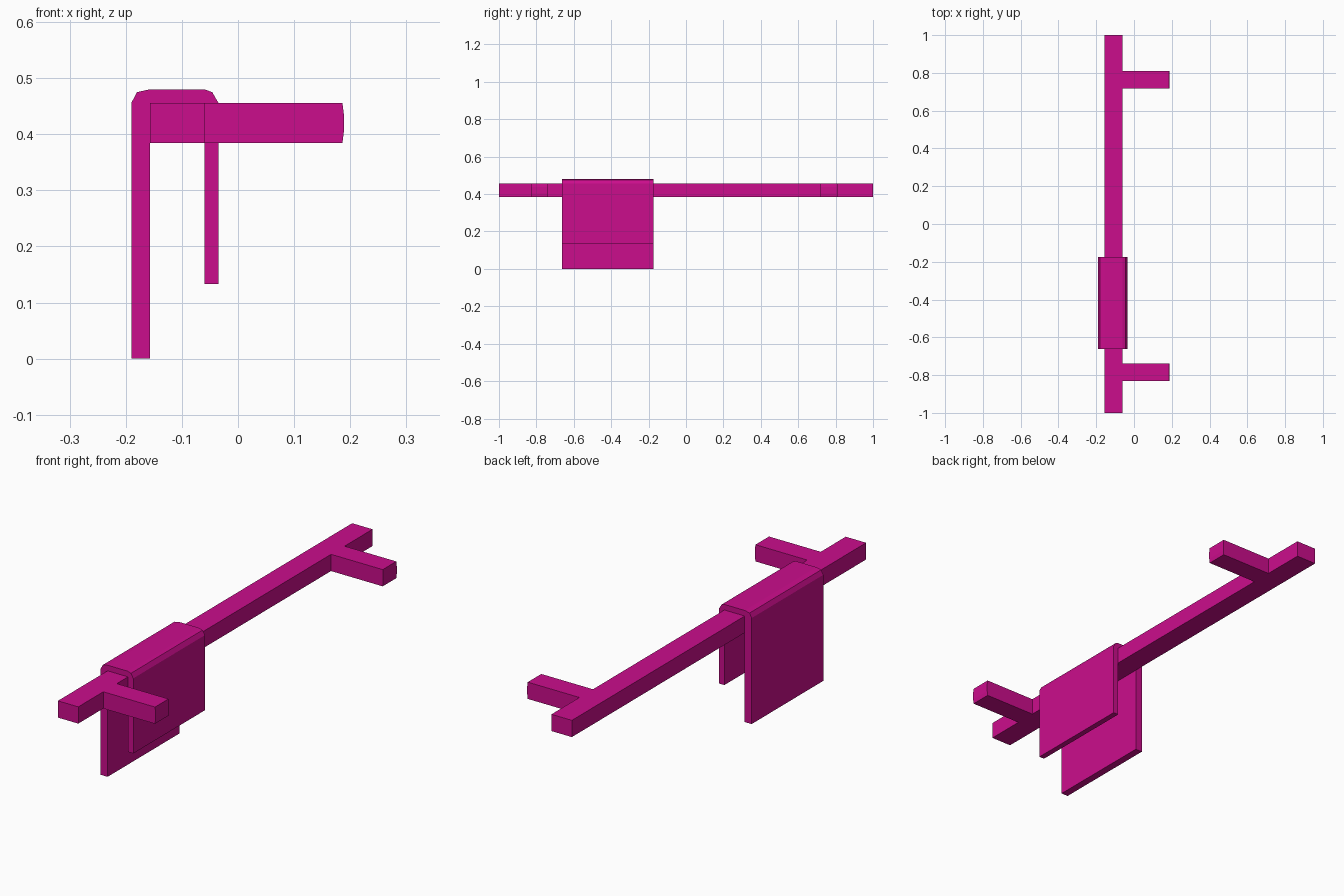
import bpy, bmesh

if "Cube" in bpy.data.objects:
    bpy.data.objects.remove(bpy.data.objects["Cube"])

mat = bpy.data.materials.new("magenta")
mat.diffuse_color = (0.597, 0.004, 0.262, 1)
mat.use_nodes = True
mat.node_tree.nodes["Principled BSDF"].inputs["Base Color"].default_value = mat.diffuse_color


def extrude_profile(name, points, y0, y1):
    """Extrude a closed x-z outline along y."""
    bm = bmesh.new()
    face = bm.faces.new([bm.verts.new((x, y0, z)) for x, z in points])
    ext = bmesh.ops.extrude_face_region(bm, geom=[face])
    verts = [g for g in ext["geom"] if isinstance(g, bmesh.types.BMVert)]
    bmesh.ops.translate(bm, vec=(0, y1 - y0, 0), verts=verts)
    bmesh.ops.recalc_face_normals(bm, faces=bm.faces)
    mesh = bpy.data.meshes.new(name)
    bm.to_mesh(mesh)
    bm.free()
    mesh.materials.append(mat)
    obj = bpy.data.objects.new(name, mesh)
    bpy.context.collection.objects.link(obj)
    return obj


BACK, FRONT = -0.157, -0.06   # rail sides in x
LOW, HIGH = 0.384, 0.456      # rail bottom and top

# Long rail
extrude_profile("rail", [(BACK, LOW), (FRONT, LOW), (FRONT, HIGH), (BACK, HIGH)], -1, 1)

# Two wall arms with slightly bulged ends
arm = [(FRONT, LOW), (0.186, LOW), (0.1885, 0.403), (0.1885, 0.437), (0.186, HIGH), (FRONT, HIGH)]
for name, y0, y1 in (("front_arm", -0.83, -0.738), ("back_arm", 0.718, 0.81)):
    extrude_profile(name, arm, y0, y1)

# Towel draped over the rail, long side outward
towel = [(-0.19, 0), (-0.19, HIGH), (-0.18, 0.475), (BACK, 0.48), (FRONT, 0.48),
         (-0.046, 0.475), (-0.035, HIGH), (-0.035, 0.133), (FRONT, 0.133),
         (FRONT, HIGH), (BACK, HIGH), (BACK, 0)]
extrude_profile("towel", towel, -0.662, -0.175)
